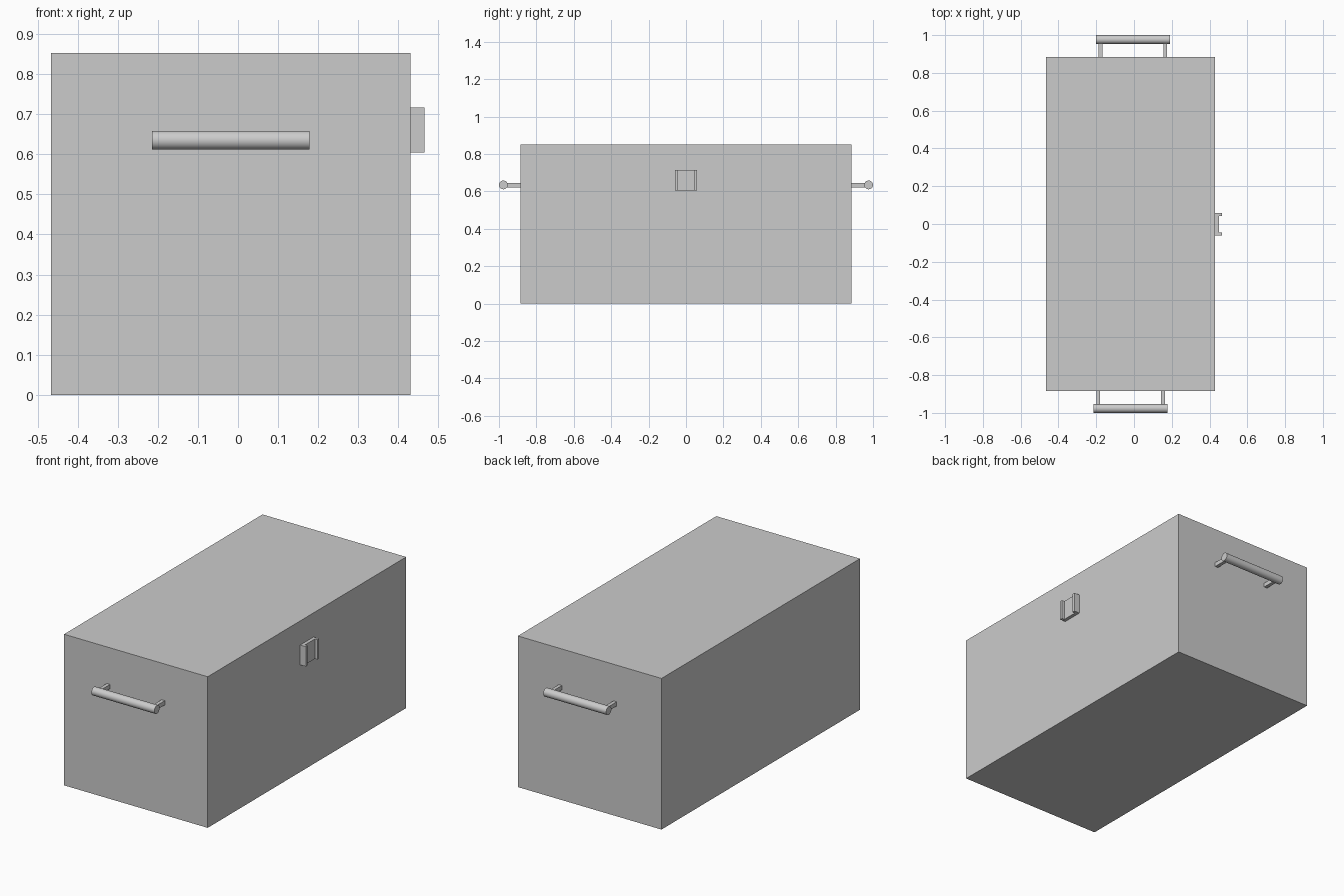
import bpy, bmesh, math
from mathutils import Matrix

if "Cube" in bpy.data.objects:
    bpy.data.objects.remove(bpy.data.objects["Cube"])


def box(name, lo, hi):
    bm = bmesh.new()
    size = [b - a for a, b in zip(lo, hi)]
    mid = [(a + b) / 2 for a, b in zip(lo, hi)]
    bmesh.ops.create_cube(bm, size=1, matrix=Matrix.Translation(mid) @ Matrix.Diagonal((*size, 1)))
    return finish(name, bm)


def finish(name, bm):
    bmesh.ops.recalc_face_normals(bm, faces=bm.faces)
    mesh = bpy.data.meshes.new(name)
    bm.to_mesh(mesh)
    bm.free()
    ob = bpy.data.objects.new(name, mesh)
    bpy.context.collection.objects.link(ob)
    return ob


X0, X1, Y = -0.466, 0.43, 0.884

# Chest body and flush lid
box("chest_body", (X0, -Y, 0), (X1, Y, 0.795))
box("chest_lid", (X0, -Y, 0.795), (X1, Y, 0.852))

# End handles: round bar on two square posts
for side, s, cx in (("front", -1, -0.018), ("back", 1, -0.006)):
    bpy.ops.mesh.primitive_cylinder_add(vertices=32, radius=0.0235, depth=0.392,
                                        location=(cx, s * 0.9765, 0.635),
                                        rotation=(0, math.pi / 2, 0))
    bar = bpy.context.object
    bar.name = side + "_handle_bar"
    bpy.ops.object.shade_smooth_by_angle()
    for label, d in (("left", -1), ("right", 1)):
        px = cx + d * 0.171
        y0, y1 = sorted((s * (Y - 0.005), s * 0.965))
        box(f"{side}_handle_post_{label}", (px - 0.01, y0, 0.622), (px + 0.01, y1, 0.646))

# Latch: U-shaped channel extruded upwards
profile = [(0.43, -0.06), (0.465, -0.06), (0.465, -0.044), (0.449, -0.044),
           (0.449, 0.043), (0.465, 0.043), (0.465, 0.059), (0.43, 0.059)]
bm = bmesh.new()
face = bm.faces.new([bm.verts.new((x, y, 0.604)) for x, y in profile])
ext = bmesh.ops.extrude_face_region(bm, geom=[face], use_keep_orig=True)
top = [v for v in ext["geom"] if isinstance(v, bmesh.types.BMVert)]
bmesh.ops.translate(bm, verts=top, vec=(0, 0, 0.112))
finish("latch", bm)
